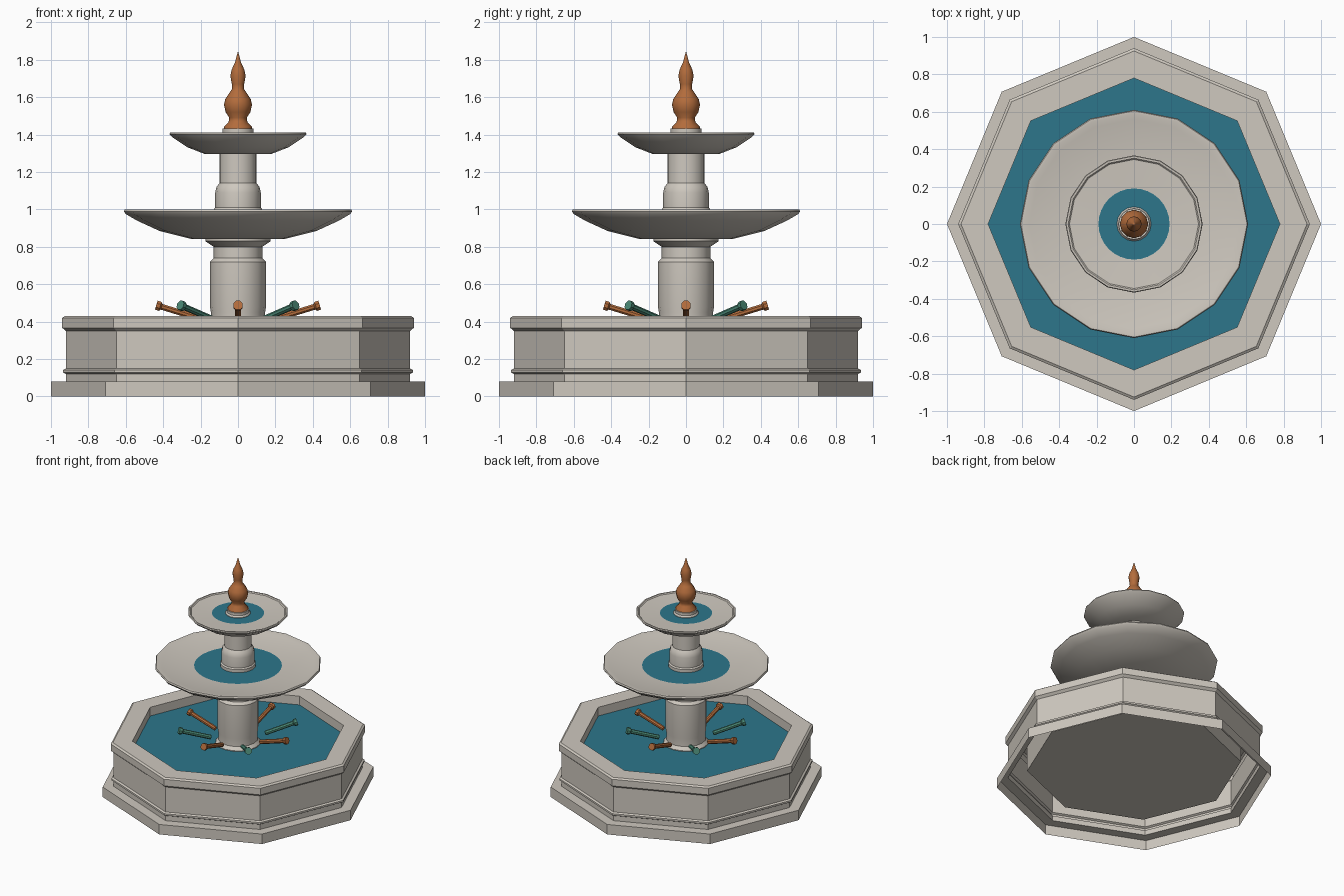
import bpy
import bmesh
import math
from mathutils import Vector

cube = bpy.data.objects.get("Cube")
if cube:
    bpy.data.objects.remove(cube, do_unlink=True)


def material(name, rgb):
    mat = bpy.data.materials.new(name)
    mat.use_nodes = True
    mat.diffuse_color = (*rgb, 1)
    bsdf = next(n for n in mat.node_tree.nodes if n.type == 'BSDF_PRINCIPLED')
    bsdf.inputs["Base Color"].default_value = (*rgb, 1)
    bsdf.inputs["Roughness"].default_value = 0.7
    return mat


STONE = material("pale stone", (0.62, 0.58, 0.52))
WATER = material("blue water", (0.026, 0.18, 0.26))
COPPER = material("copper", (0.45, 0.15, 0.045))
PATINA = material("green patina", (0.07, 0.25, 0.18))


def lathe(name, profile, sides, mat, smooth=None, turn=0.0):
    """Turn a (radius, height) profile about z; listed upward along the outside."""
    bm = bmesh.new()
    rings = []
    for r, z in profile:
        if r == 0:
            rings.append([bm.verts.new((0, 0, z))] * sides)
        else:
            angles = [turn + math.tau * k / sides for k in range(sides)]
            rings.append([bm.verts.new((r * math.cos(a), r * math.sin(a), z)) for a in angles])
    for low, high in zip(rings, rings[1:]):
        for k in range(sides):
            n = (k + 1) % sides
            corners = dict.fromkeys((low[k], low[n], high[n], high[k]))
            bm.faces.new(list(corners))
    mesh = bpy.data.meshes.new(name)
    bm.to_mesh(mesh)
    bm.free()
    mesh.materials.append(mat)
    obj = bpy.data.objects.new(name, mesh)
    bpy.context.collection.objects.link(obj)
    if smooth:
        bpy.ops.object.select_all(action='DESELECT')
        obj.select_set(True)
        bpy.context.view_layer.objects.active = obj
        bpy.ops.object.shade_smooth_by_angle(angle=math.radians(smooth))
    return obj


def water(name, radius, z, sides):
    return lathe(name, [(radius, z), (0, z)], sides, WATER)


# Octagonal basin: plinth, moulding, wall, rim, inner wall and floor, open underneath
lathe("basin", [
    (1, 0), (1, 0.08), (0.92, 0.08), (0.92, 0.12), (0.935, 0.128), (0.935, 0.142),
    (0.92, 0.15), (0.92, 0.35), (0.94, 0.367), (0.94, 0.42), (0.925, 0.43),
    (0.78, 0.43), (0.78, 0.13), (0, 0.13)], 8, STONE)
water("basin_water", 0.78, 0.36, 8)

# Lower column and wide bowl
lathe("lower_column", [
    (0.165, 0.34), (0.165, 0.365), (0.145, 0.39), (0.145, 0.45), (0.15, 0.48),
    (0.15, 0.72), (0.13, 0.74), (0.13, 0.8), (0.175, 0.83), (0.175, 0.85)],
    16, STONE, 35)
lathe("lower_bowl", [
    (0, 0.84), (0.25, 0.842), (0.42, 0.885), (0.54, 0.94), (0.6, 0.975),
    (0.61, 0.99), (0.605, 1.0), (0.59, 1.0), (0.56, 0.992), (0.32, 0.974),
    (0.1, 0.96), (0, 0.96)], 16, STONE, 40)
water("lower_bowl_water", 0.32, 0.976, 32)

# Upper column and small bowl
lathe("upper_column", [
    (0.13, 0.95), (0.13, 1.0), (0.122, 1.01), (0.122, 1.09), (0.115, 1.12),
    (0.1, 1.14), (0.1, 1.3)], 16, STONE, 35)
lathe("upper_bowl", [
    (0, 1.295), (0.18, 1.297), (0.27, 1.332), (0.35, 1.385), (0.367, 1.403),
    (0.363, 1.41), (0.352, 1.41), (0.345, 1.403), (0.19, 1.394), (0, 1.385)],
    16, STONE, 40)
water("upper_bowl_water", 0.19, 1.397, 32)

# Finial on its stone foot
lathe("finial_foot", [
    (0.092, 1.38), (0.092, 1.4), (0.083, 1.412), (0.083, 1.433), (0, 1.433)],
    16, STONE, 35)
lathe("finial", [
    (0.076, 1.43), (0.073, 1.445), (0.05, 1.468), (0.047, 1.49), (0.066, 1.52),
    (0.075, 1.56), (0.068, 1.59), (0.045, 1.625), (0.031, 1.645), (0.033, 1.67),
    (0.041, 1.715), (0.033, 1.75), (0.016, 1.785), (0.01, 1.81), (0, 1.845)],
    12, COPPER, 60)

# Ring of spout pipes with flared heads, alternating copper and patina
inner_end = Vector((0.2, 0, 0.415))
outer_end = Vector((0.437, 0, 0.488))
length = (outer_end - inner_end).length
pipe_profile = [
    (0, 0), (0.017, 0), (0.017, length - 0.03), (0.027, length - 0.022),
    (0.027, length), (0, length)]
for i in range(8):
    heading = math.tau * i / 8
    pipe = lathe(f"spout_pipe_{i + 1}", pipe_profile, 8,
                 PATINA if i % 2 else COPPER, 40, math.pi / 8)
    lean = math.atan2(outer_end.x - inner_end.x, outer_end.z - inner_end.z)
    pipe.rotation_euler = (0, lean, heading)
    pipe.location = (inner_end.x * math.cos(heading),
                     inner_end.x * math.sin(heading), inner_end.z)
